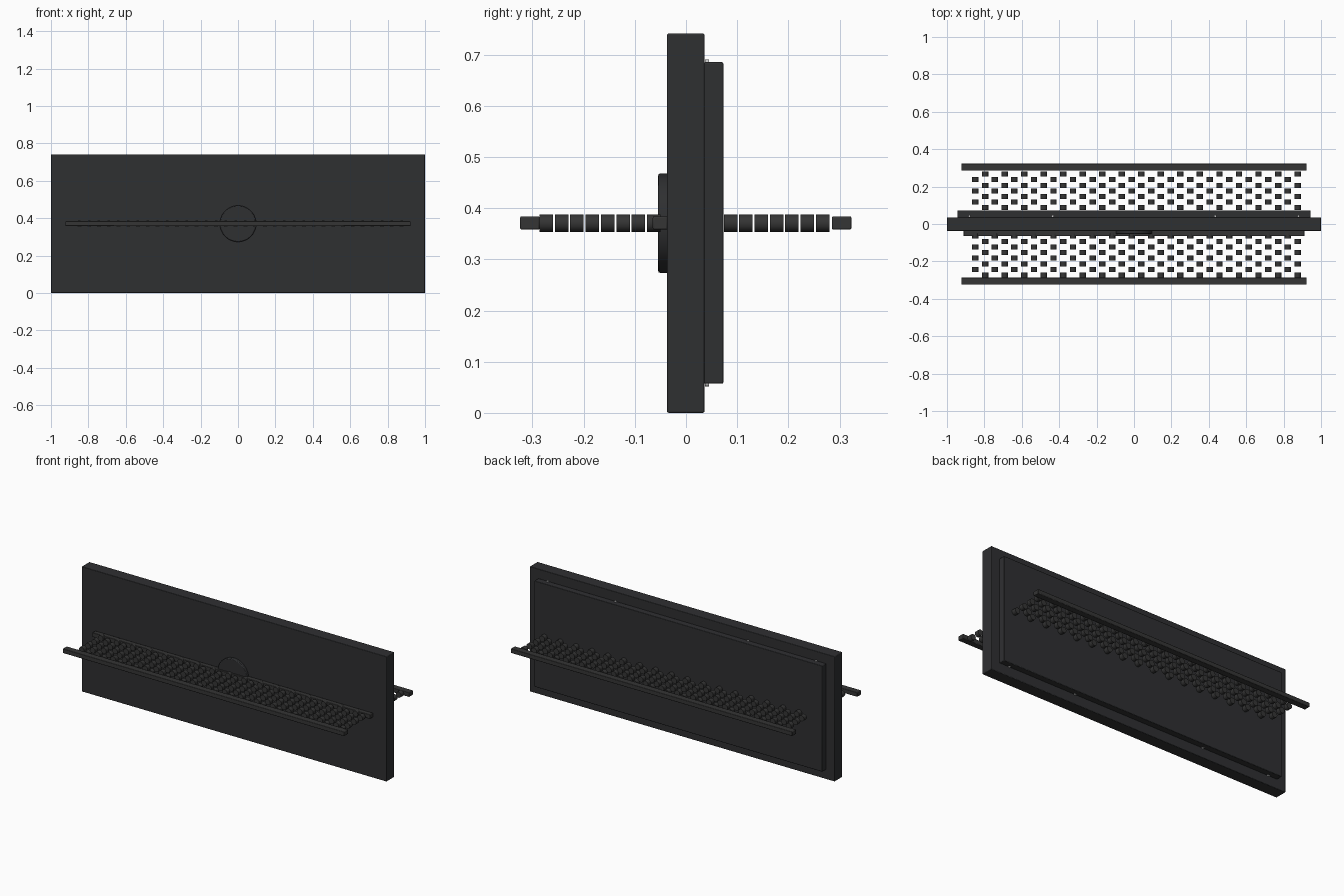
import bpy, bmesh, math
from mathutils import Matrix

if "Cube" in bpy.data.objects:
    bpy.data.objects.remove(bpy.data.objects["Cube"])

ZC = 0.3705  # mid height of the panel


def material(name, rgb):
    m = bpy.data.materials.new(name)
    m.diffuse_color = (*rgb, 1)
    m.use_nodes = True
    m.node_tree.nodes["Principled BSDF"].inputs["Base Color"].default_value = m.diffuse_color
    return m


dark = material("dark_shell", (0.028, 0.029, 0.031))
trim = material("dark_trim", (0.035, 0.035, 0.035))


def finish(ob, mat, bevel=0.0, segments=2):
    if mat:
        ob.data.materials.append(mat)
    if bevel:
        mod = ob.modifiers.new("bevel", 'BEVEL')
        mod.width, mod.segments, mod.limit_method = bevel, segments, 'ANGLE'
    bpy.ops.object.select_all(action='DESELECT')
    ob.select_set(True)
    bpy.context.view_layer.objects.active = ob
    bpy.ops.object.shade_smooth_by_angle(angle=math.radians(35))


def box(name, x, y0, y1, z0, z1, mat, bevel=0.003):
    bpy.ops.mesh.primitive_cube_add(size=1, location=(0, (y0 + y1) / 2, (z0 + z1) / 2))
    ob = bpy.context.object
    ob.name = name
    ob.scale = (2 * x, y1 - y0, z1 - z0)
    bpy.ops.object.transform_apply(location=False, rotation=False, scale=True)
    finish(ob, mat, bevel)


def y_cylinders(name, points, radius, depth, sides, mat, bevel=0.0):
    # many short cylinders lying along y in one mesh
    bm = bmesh.new()
    for x, y, z in points:
        bmesh.ops.create_cone(bm, cap_ends=True, segments=sides, radius1=radius,
                              radius2=radius, depth=depth,
                              matrix=Matrix.Translation((x, y, z)) @ Matrix.Rotation(math.pi / 2, 4, 'X'))
    me = bpy.data.meshes.new(name)
    bm.to_mesh(me)
    bm.free()
    ob = bpy.data.objects.new(name, me)
    bpy.context.collection.objects.link(ob)
    finish(ob, mat, bevel)


# main panel and the back cover plate
box("panel_body", 1.0, -0.037, 0.036, 0.0, 0.741, dark)
box("back_plate", 0.944, 0.034, 0.073, 0.057, 0.685, dark)

# rails: outer front, outer back, and the one against the panel
box("front_rail", 0.923, -0.324, -0.286, 0.358, 0.384, trim)
box("back_rail", 0.923, 0.285, 0.323, 0.358, 0.384, trim)
box("inner_rail", 0.911, -0.065, -0.036, 0.358, 0.384, trim)

# round boss on the front
y_cylinders("front_disc", [(0, -0.044, ZC)], 0.097, 0.021, 64, dark, 0.004)

# staggered rows of short rollers, front and back
rows = [j for j in range(19) if abs(0.267 - 0.03 * j) > 0.04]
rollers = [(-0.848 + 0.0522 * i, 0.267 - 0.03 * j, ZC)
           for j in rows for i in range((j + 1) % 2, 34, 2)]
y_cylinders("rollers", rollers, 0.0172, 0.0265, 16, trim)

# small screws along the top and bottom edges of the back plate
screws = [(x, 0.041, z) for z in (0.0575, 0.6845) for x in (-0.88, -0.435, 0.435, 0.88)]
y_cylinders("plate_screws", screws, 0.006, 0.008, 12, None)
